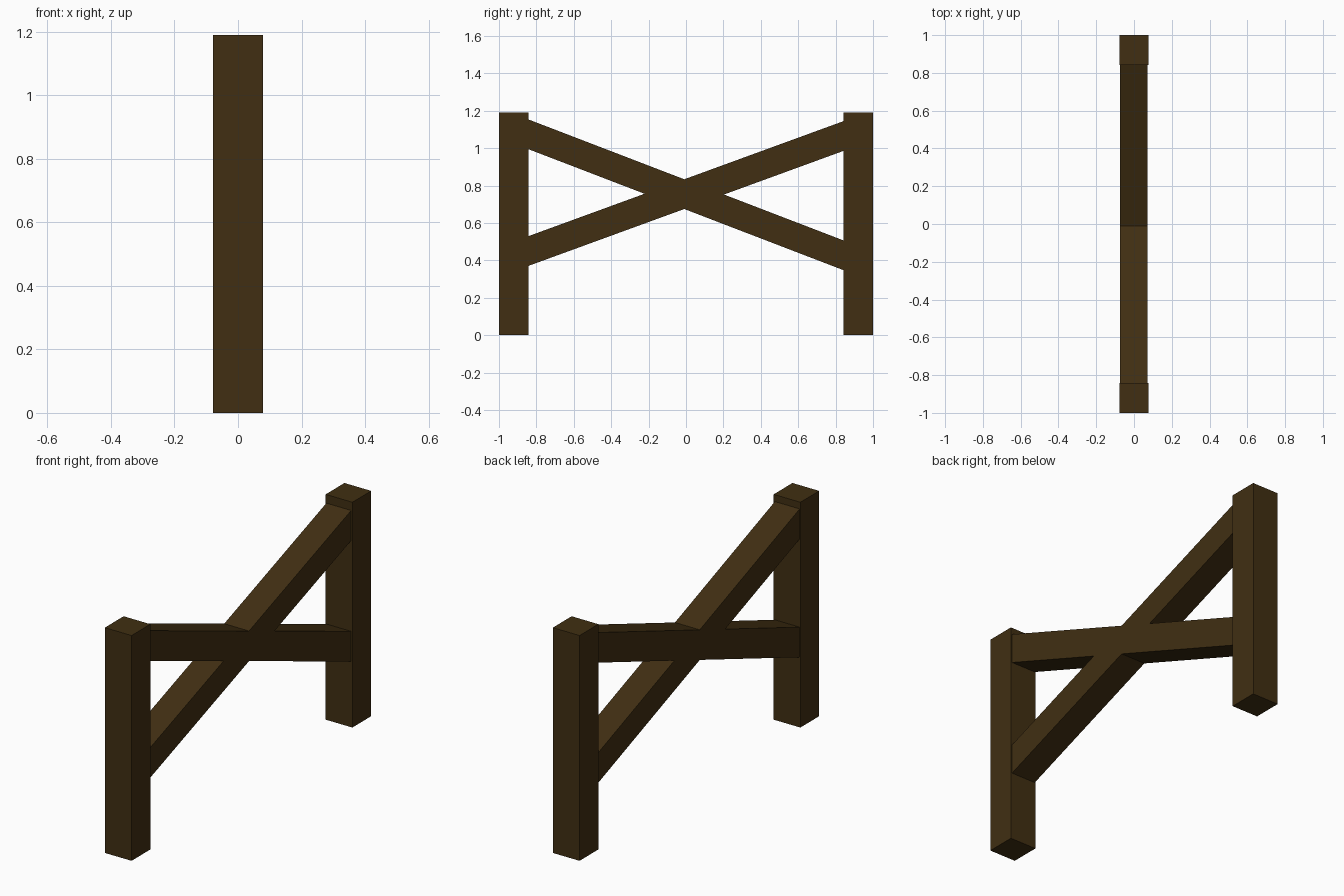
import bpy

if "Cube" in bpy.data.objects:
    bpy.data.objects.remove(bpy.data.objects["Cube"])

wood = bpy.data.materials.new("dark_brown_wood")
wood.diffuse_color = (0.052, 0.028, 0.006, 1)
wood.use_nodes = True
wood.node_tree.nodes["Principled BSDF"].inputs["Base Color"].default_value = wood.diffuse_color


def beam(name, x0, x1, profile):
    """Extrude a four-sided (y, z) profile from x0 to x1."""
    n = len(profile)
    verts = [(x, y, z) for x in (x0, x1) for y, z in profile]
    faces = [tuple(reversed(range(n))), tuple(range(n, 2 * n))]
    faces += [(i, (i + 1) % n, n + (i + 1) % n, n + i) for i in range(n)]
    mesh = bpy.data.meshes.new(name)
    mesh.from_pydata(verts, [], faces)
    mesh.materials.append(wood)
    obj = bpy.data.objects.new(name, mesh)
    bpy.context.collection.objects.link(obj)
    return obj


# Upright posts at both ends
POST_IN, HEIGHT, HALF = 0.843, 1.19, 0.078
for name, y0, y1 in (("front_post", -1, -POST_IN), ("back_post", POST_IN, 1)):
    beam(name, -HALF, HALF, [(y0, 0), (y1, 0), (y1, HEIGHT), (y0, HEIGHT)])

# Crossed diagonal braces, with ends let slightly into the posts
END, THICK = 0.85, 0.159
for name, mid, slope in (("falling_brace", 0.671, -0.384),
                         ("rising_brace", 0.678, 0.365)):
    a, b = mid - slope * END, mid + slope * END
    beam(name, -0.074, 0.071,
         [(-END, a), (END, b), (END, b + THICK), (-END, a + THICK)])
